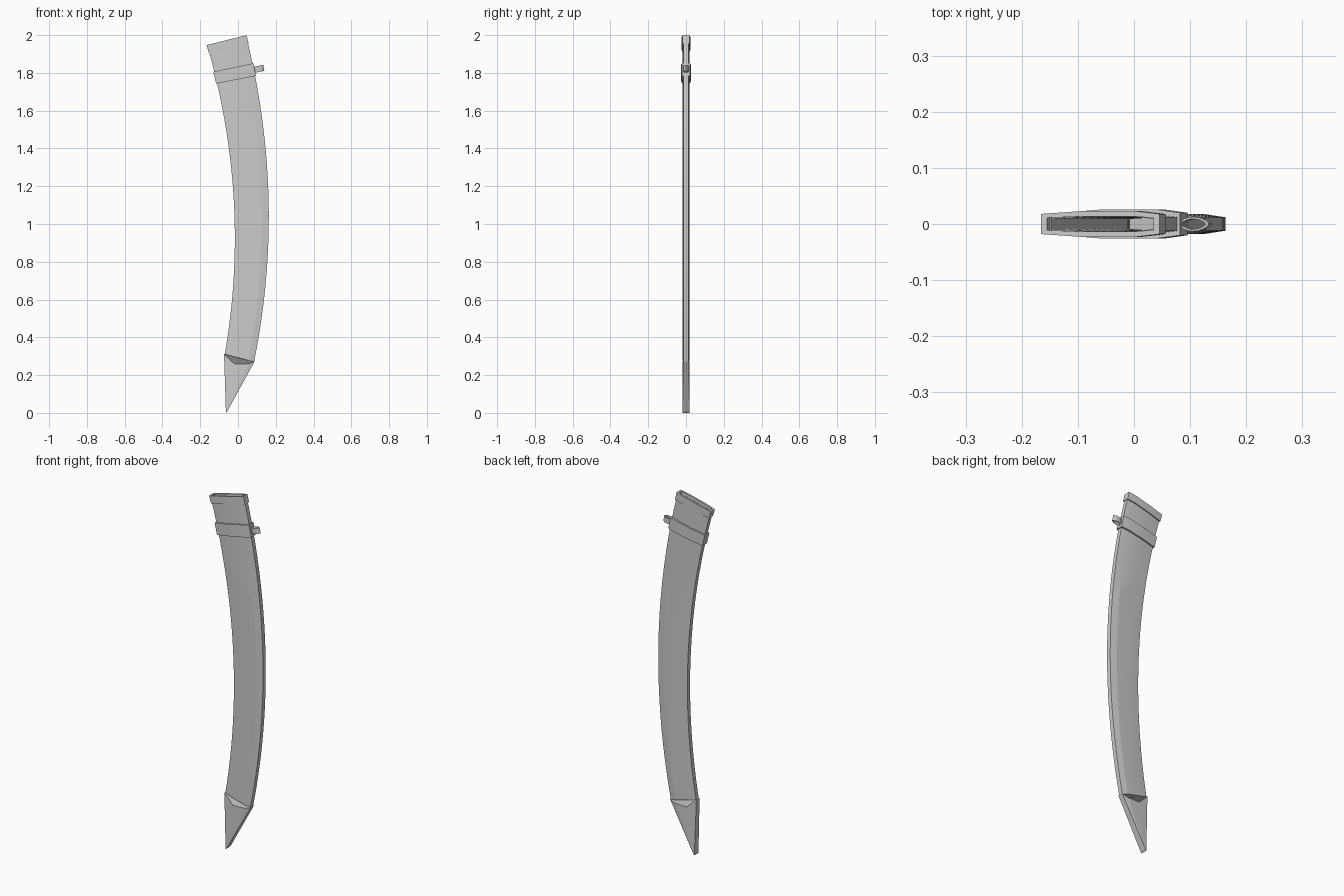
import bpy, bmesh
from math import sin, cos, pi, radians
from mathutils import Vector

if "Cube" in bpy.data.objects:
    bpy.data.objects.remove(bpy.data.objects["Cube"], do_unlink=True)


def bow(start, end, sag, t):
    """Point on a shallow bowed edge in the xz plane."""
    p = Vector(start).lerp(Vector(end), t)
    p.x += sag * 4 * t * (1 - t)
    return p


def edges(t):
    """Concave and convex edge of the scabbard at height t."""
    return (bow((-0.07, 0, 0.31), (-0.158, 0, 1.93), 0.092, t),
            bow((0.085, 0, 0.27), (0.047, 0, 1.98), 0.096, t))


def section(left, right, mid, edge, drop=0):
    """Eight-sided flattened cross-section between two edge points."""
    half = [(0, edge, 0), (0.35, mid, drop), (0.8, mid, drop * 0.5), (1, edge, 0)]
    pts = []
    for side, row in ((-1, half), (1, half[::-1])):
        for f, h, d in row:
            pts.append(left.lerp(right, f) + Vector((0, side * h, -d)))
    return pts


def ring(t, grow, mid, edge):
    left, right = edges(t)
    out = (right - left).normalized() * grow
    return section(left - out, right + out, mid, edge)


def loft(name, rings, capped=True):
    """Skin a list of rings; capped at both ends or joined end to start."""
    bm = bmesh.new()
    loops = [[bm.verts.new(p) for p in r] for r in rings]
    n = len(loops[0])
    pairs = list(zip(loops, loops[1:]))
    if capped:
        bm.faces.new(loops[0])
        bm.faces.new(loops[-1])
    else:
        pairs.append((loops[-1], loops[0]))
    for a, b in pairs:
        for i in range(n):
            j = (i + 1) % n
            bm.faces.new((a[i], a[j], b[j], b[i]))
    bmesh.ops.recalc_face_normals(bm, faces=bm.faces)
    mesh = bpy.data.meshes.new(name)
    bm.to_mesh(mesh)
    bm.free()
    obj = bpy.data.objects.new(name, mesh)
    bpy.context.collection.objects.link(obj)
    bpy.ops.object.select_all(action='DESELECT')
    obj.select_set(True)
    bpy.context.view_layer.objects.active = obj
    bpy.ops.object.shade_smooth_by_angle(angle=radians(8))
    return obj


# Hollow curved body: outer wall up, inner wall back down
steps = 28
outer = [ring(i / steps, 0, 0.0175, 0.012) for i in range(steps + 1)]
inner = [ring(i / steps, -0.01, 0.0125, 0.009) for i in range(steps, 0, -1)]
loft("scabbard_body", outer + inner)

# Raised lip around the mouth
loft("mouth_rim", [ring(0.986, 0.003, 0.023, 0.018), ring(1.011, 0.003, 0.023, 0.018),
                   ring(1.011, -0.008, 0.0135, 0.011), ring(0.986, -0.008, 0.0135, 0.011)],
     capped=False)

# Hanging band wrapped around the body
loft("hanging_band", [ring(0.885, 0.005, 0.026, 0.02), ring(0.924, 0.005, 0.026, 0.02),
                      ring(0.924, -0.004, 0.015, 0.01), ring(0.885, -0.004, 0.015, 0.01)],
     capped=False)

# Almond-shaped strap loop on the convex side of the band
low, high = edges(0.885), edges(0.924)
across = (low[1] - low[0]).normalized()
along = Vector((-across.z, 0, across.x))
centre = Vector((0.109, 0, 1.821))


def almond(length, width, lift):
    pts = []
    for i in range(20):
        a = 2 * pi * i / 20
        y = width * sin(a) * abs(sin(a)) ** 0.4
        pts.append(centre + across * length * cos(a) + Vector((0, y, 0)) + along * lift)
    return pts


loft("strap_loop", [almond(0.028, 0.013, -0.016), almond(0.028, 0.013, 0.016),
                    almond(0.022, 0.009, 0.016), almond(0.022, 0.009, -0.016)],
     capped=False)

# Wedge-shaped tip fitting
loft("tip_cap", [section(Vector((-0.074, 0, 0.312)), Vector((0.088, 0, 0.272)), 0.0182, 0.0145, 0.04),
                 section(Vector((-0.064, 0, 0)), Vector((-0.057, 0, 0.008)), 0.018, 0.018)])
